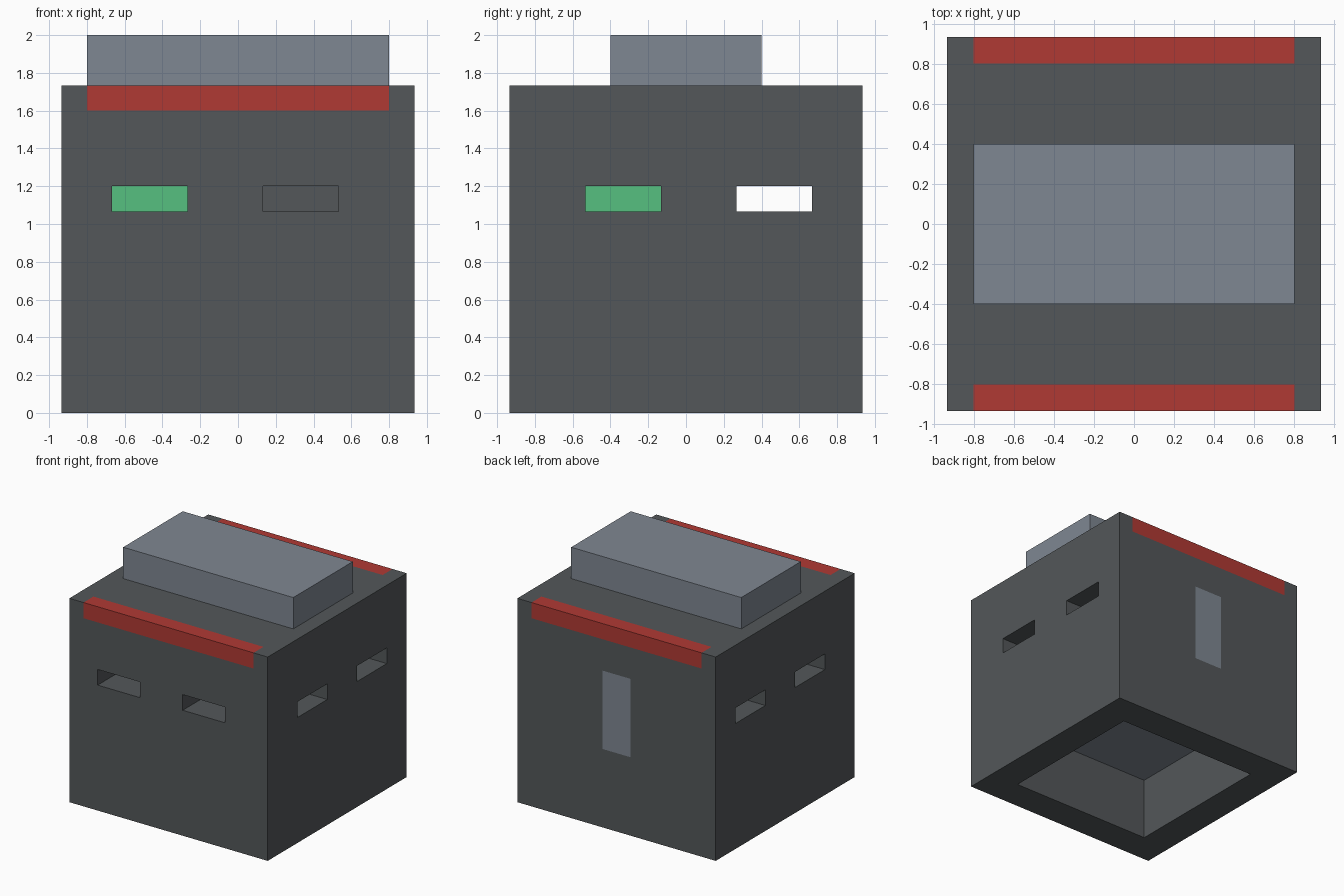
import bpy
import bmesh
from mathutils import Vector

default = bpy.data.objects.get("Cube")
if default:
    bpy.data.objects.remove(default, do_unlink=True)

U = 2 / 15  # one block; the model is laid out on a block grid


def material(name, rgb):
    m = bpy.data.materials.new(name)
    m.use_nodes = True
    m.diffuse_color = (*rgb, 1)
    for node in m.node_tree.nodes:
        if node.type == 'BSDF_PRINCIPLED':
            node.inputs["Base Color"].default_value = (*rgb, 1)
    return m


dark_grey = material("dark grey", (0.087, 0.096, 0.101))
blue_grey = material("blue grey", (0.212, 0.242, 0.287))
red = material("red", (0.434, 0.042, 0.034))
green = material("green", (0.093, 0.527, 0.216))


def box(name, low, high, mat):
    """Box between two corners given in blocks."""
    low, high = Vector(low) * U, Vector(high) * U
    bm = bmesh.new()
    bmesh.ops.create_cube(bm, size=1)
    for v in bm.verts:
        v.co = Vector([(a + b) / 2 + c * (b - a) for a, b, c in zip(low, high, v.co)])
    mesh = bpy.data.meshes.new(name)
    bm.to_mesh(mesh)
    bm.free()
    mesh.materials.append(mat)
    obj = bpy.data.objects.new(name, mesh)
    bpy.context.collection.objects.link(obj)
    return obj


def cut(target, low, high):
    """Remove a box from the target and discard the cutter."""
    cutter = box("cutter", low, high, dark_grey)
    cutter.hide_render = True
    mod = target.modifiers.new("cut", 'BOOLEAN')
    mod.operation = 'DIFFERENCE'
    mod.solver = 'EXACT'
    mod.object = cutter
    bpy.context.view_layer.update()
    graph = bpy.context.evaluated_depsgraph_get()
    mesh = bpy.data.meshes.new_from_object(target.evaluated_get(graph))
    target.modifiers.clear()
    target.data = mesh
    bpy.data.objects.remove(cutter, do_unlink=True)


# Hollow body, open underneath
body = box("body", (-7, -7, 0), (7, 7, 13), dark_grey)
cut(body, (-5, -5, -1), (5, 5, 12))

# Viewing slits: two in the front, two through both sides
for x in (-5, 1):
    cut(body, (x, -8, 8), (x + 3, -4, 9))
for y in (-4, 2):
    cut(body, (-8, y, 8), (8, y + 3, 9))

# Flush red strips along the front and back roof edges
for name, y in (("front_strip", -7), ("back_strip", 6)):
    low, high = (-6, y, 12), (6, y + 1, 13)
    outer_low, outer_high = (-6, min(y, y * 2 + 6), 12), (6, max(y + 1, y * 2 - 4), 14)
    cut(body, outer_low, outer_high)
    box(name, low, high, red)

# Flush door panel in the back wall
cut(body, (-1, 6, 5), (1, 8, 10))
box("back_door", (-1, 6, 5), (1, 7, 10), blue_grey)

# Raised roof slab, inner floor and the block behind the slits
box("roof_slab", (-6, -3, 13), (6, 3, 15), blue_grey)
box("inner_floor", (-5, -5, 4), (5, 5, 5), blue_grey)
box("inner_block", (-5, -4, 8), (-2, -1, 9), green)
